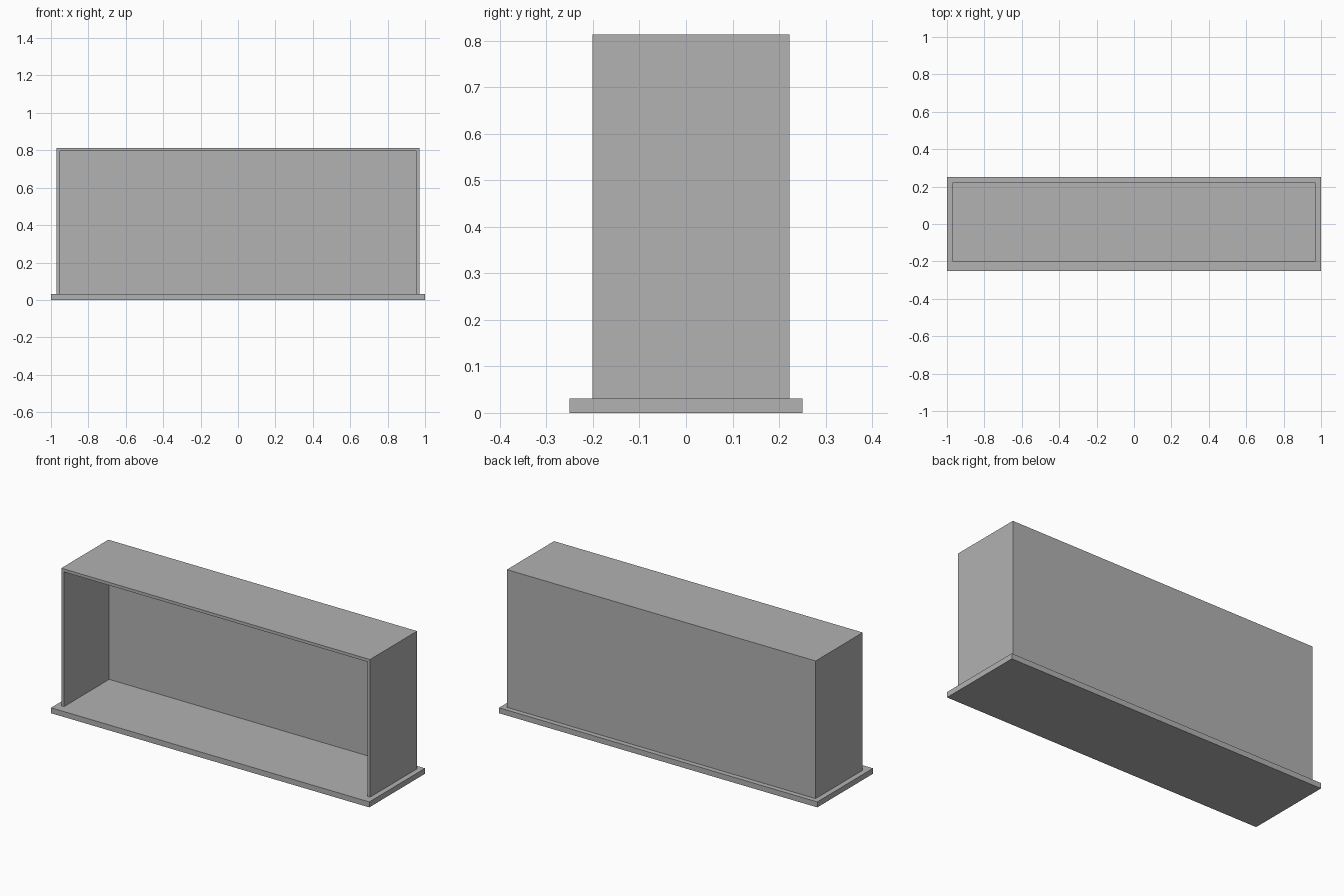
import bpy
import bmesh
from mathutils import Vector

default = bpy.data.objects.get("Cube")
if default:
    bpy.data.objects.remove(default, do_unlink=True)

# One plain grey for the whole model
GREY = (0.445, 0.445, 0.445, 1)
grey = bpy.data.materials.new("plain grey")
grey.use_nodes = True
grey.diffuse_color = GREY
grey.node_tree.nodes["Principled BSDF"].inputs["Base Color"].default_value = GREY


def box(name, low, high, open_sides=()):
    """Box between two corners, leaving out faces that point along open_sides."""
    low, high = Vector(low), Vector(high)
    bm = bmesh.new()
    bmesh.ops.create_cube(bm, size=1)
    bmesh.ops.scale(bm, vec=high - low, verts=bm.verts)
    bmesh.ops.translate(bm, vec=(low + high) / 2, verts=bm.verts)
    bm.normal_update()
    removed = [f for f in bm.faces
               if any(f.normal.dot(Vector(d)) > 0.9 for d in open_sides)]
    bmesh.ops.delete(bm, geom=removed, context='FACES')
    mesh = bpy.data.meshes.new(name)
    bm.to_mesh(mesh)
    bm.free()
    mesh.materials.append(grey)
    obj = bpy.data.objects.new(name, mesh)
    bpy.context.collection.objects.link(obj)
    return obj


BASE_TOP = 0.031

# Flat base slab
box("base_slab", (-1, -0.25, 0), (1, 0.25, BASE_TOP))

# Thin-walled cover: open at the front and where it meets the base
cover = box("cover_shell", (-0.97, -0.201, BASE_TOP), (0.97, 0.222, 0.813),
            open_sides=((0, -1, 0), (0, 0, -1)))
walls = cover.modifiers.new("wall_thickness", 'SOLIDIFY')
walls.thickness = 0.017
walls.offset = -1
walls.use_even_offset = True
